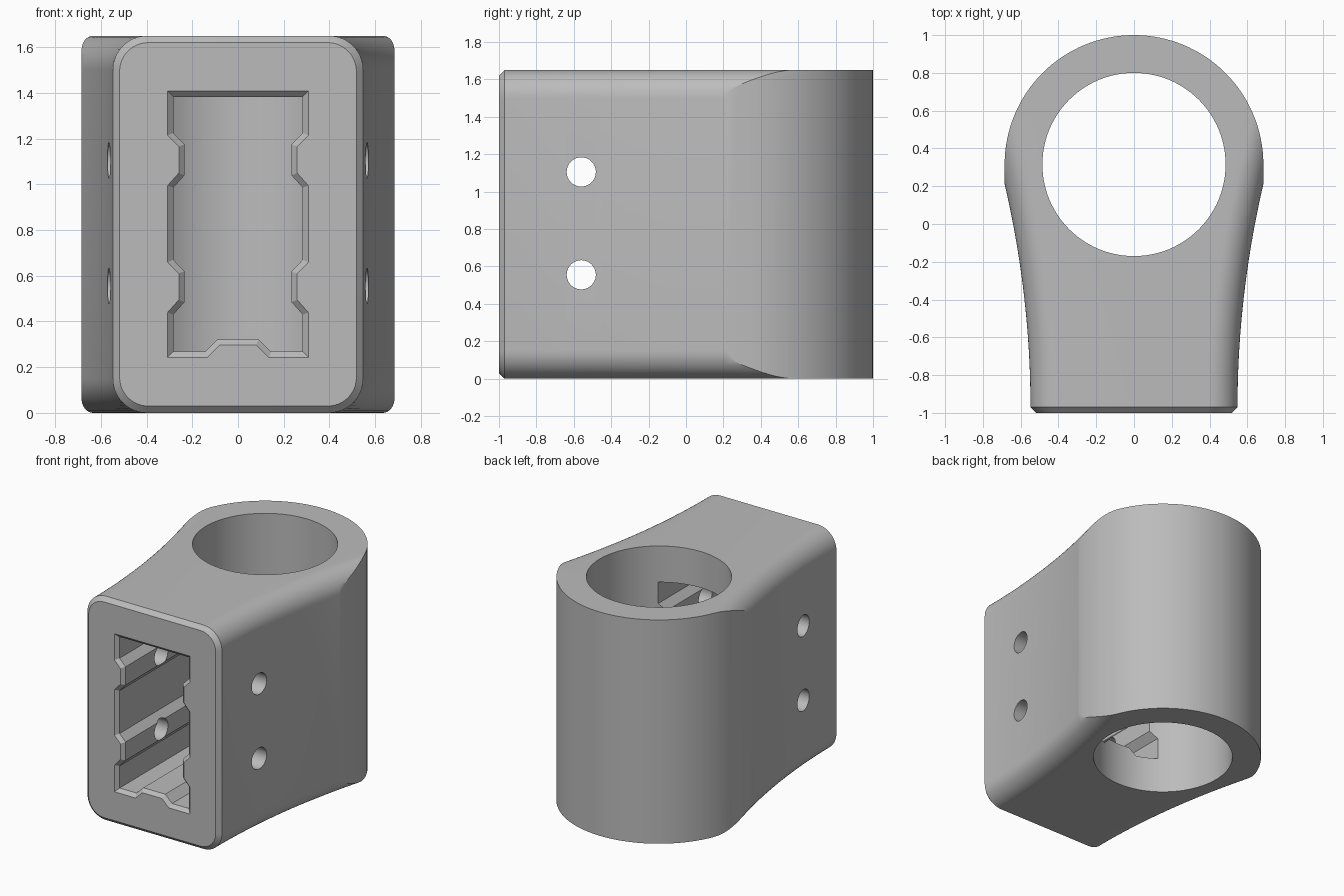
import bpy, bmesh
from math import cos, sin, pi
from mathutils import Vector

if "Cube" in bpy.data.objects:
    bpy.data.objects.remove(bpy.data.objects["Cube"])

HEIGHT, RING_R, BORE_R, RING_Y = 1.65, 0.685, 0.485, 0.315

grey = bpy.data.materials.new("plain grey")
grey.use_nodes = True
grey.diffuse_color = (0.5, 0.5, 0.5, 1)
grey.node_tree.nodes["Principled BSDF"].inputs["Base Color"].default_value = (0.5, 0.5, 0.5, 1)


def loft(name, rings):
    """Closed solid skinned through rings with equal point counts."""
    bm = bmesh.new()
    loops = [[bm.verts.new(p) for p in ring] for ring in rings]
    n = len(loops[0])
    for a, b in zip(loops, loops[1:]):
        for i in range(n):
            j = (i + 1) % n
            bm.faces.new((a[i], a[j], b[j], b[i]))
    bm.faces.new(loops[0])
    bm.faces.new(loops[-1])
    bmesh.ops.recalc_face_normals(bm, faces=bm.faces[:])
    mesh = bpy.data.meshes.new(name)
    bm.to_mesh(mesh)
    bm.free()
    mesh.materials.append(grey)
    obj = bpy.data.objects.new(name, mesh)
    bpy.context.collection.objects.link(obj)
    return obj


def arc(cx, cy, r, start, end, steps):
    angles = [start + (end - start) * i / steps for i in range(steps + 1)]
    return [(cx + r * cos(a), cy + r * sin(a)) for a in angles]


def circle(cx, cy, r, steps):
    return arc(cx, cy, r, 0, 2 * pi, steps)[:-1]


def rounded_section(y, half_width, inset, radius):
    """Rounded rectangle across the body at depth y."""
    hx, hz = half_width - inset - radius, HEIGHT / 2 - inset - radius
    pts = []
    for k, (sx, sz) in enumerate([(1, 1), (-1, 1), (-1, -1), (1, -1)]):
        pts += arc(sx * hx, HEIGHT / 2 + sz * hz, radius, k * pi / 2, (k + 1) * pi / 2, 12)
    return [(x, y, z) for x, z in pts]


def offset(points, d):
    """Mitred outward offset of a counter-clockwise outline."""
    out = []
    for i, p in enumerate(points):
        p, a, b = Vector(p), Vector(points[i - 1]), Vector(points[(i + 1) % len(points)])
        u, v = (p - a).normalized(), (b - p).normalized()
        n1, n2 = Vector((u.y, -u.x)), Vector((v.y, -v.x))
        out.append(p + (n1 + n2) * d / (1 + n1.dot(n2)))
    return out


def combine(body, cutter, operation):
    mod = body.modifiers.new(cutter.name, 'BOOLEAN')
    mod.operation, mod.object, mod.solver = operation, cutter, 'EXACT'
    bpy.context.view_layer.objects.active = body
    bpy.ops.object.modifier_apply(modifier=mod.name)
    bpy.data.objects.remove(cutter)


# Flared body with rounded edges and a chamfered front
CHAMFER, FRONT = 0.03, 0.548
sections = [rounded_section(-1, FRONT, CHAMFER, 0.125)]
for i in range(33):
    y = -0.97 + 2.1 * i / 32
    sections.append(rounded_section(y, FRONT + (y + 0.97) ** 2 / 10.2, 0, 0.15))
body = loft("clamp_body", sections)

# Plan outline: straight sides running into the round collar
plan = [(-RING_R, -1.2), (RING_R, -1.2)] + arc(0, RING_Y, RING_R, 0, pi, 64)
combine(body, loft("collar_outline", [[(x, y, z) for x, y in plan] for z in (-0.2, 1.9)]), 'INTERSECT')

# Vertical bore through the collar
bore = circle(0, RING_Y, BORE_R, 112)
combine(body, loft("bore", [[(x, y, z) for x, y in bore] for z in (-0.2, 1.9)]), 'DIFFERENCE')

# Keyed socket with ribs, opening from the front into the bore
side = [(0.09, 0.322), (0.145, 0.268), (0.283, 0.268)]
for low in (0.43, 0.985):
    side += [(0.283, low), (0.234, low + 0.055), (0.234, low + 0.19), (0.283, low + 0.24)]
side.append((0.283, 1.383))
socket = side + [(-x, z) for x, z in reversed(side)]
layers = [(-1.01, 0.035), (-0.975, 0), (0.2, 0)]
combine(body, loft("socket", [[(x, y, z) for x, z in offset(socket, d)] for y, d in layers]), 'DIFFERENCE')

# Two cross holes through both sides
for z0 in (0.555, 1.105):
    hole = circle(-0.56, z0, 0.078, 40)
    combine(body, loft("pin_hole", [[(x, y, z) for y, z in hole] for x in (-1, 1)]), 'DIFFERENCE')

# Smooth shading with sharp creases
bpy.ops.object.select_all(action='DESELECT')
body.select_set(True)
bpy.context.view_layer.objects.active = body
bpy.ops.object.shade_smooth_by_angle(angle=pi / 7)
